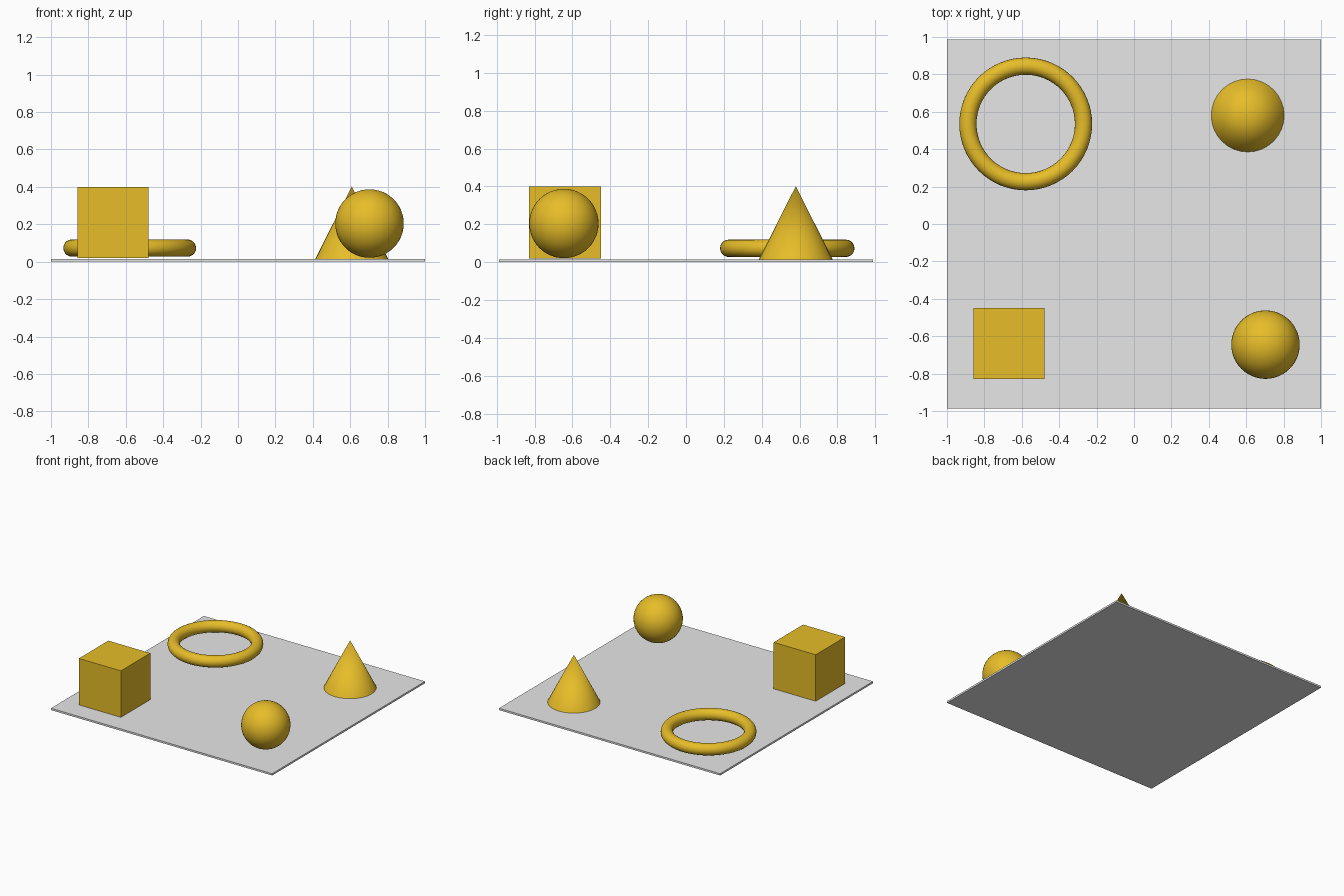
import bpy
import math

if "Cube" in bpy.data.objects:
    bpy.data.objects.remove(bpy.data.objects["Cube"], do_unlink=True)


def make_material(name, rgb):
    mat = bpy.data.materials.new(name)
    mat.use_nodes = True
    mat.diffuse_color = (*rgb, 1)
    mat.node_tree.nodes["Principled BSDF"].inputs["Base Color"].default_value = (*rgb, 1)
    return mat


gold = make_material("gold", (0.8, 0.51, 0.022))
grey = make_material("light_grey", (0.8, 0.8, 0.8))


def finish(name, mat, smooth=False):
    """Name and colour the primitive just added."""
    obj = bpy.context.object
    obj.name = obj.data.name = name
    obj.data.materials.append(mat)
    if smooth:
        bpy.ops.object.shade_smooth_by_angle(angle=math.radians(35))
    return obj


def add_box(name, mat, center, size):
    bpy.ops.mesh.primitive_cube_add(size=1, location=center)
    obj = finish(name, mat)
    obj.scale = size
    bpy.ops.object.transform_apply(location=False, rotation=False, scale=True)


# Thin floor slab
add_box("floor_slab", grey, (0, 0, 0.0075), (2, 1.975, 0.015))

# Block at the front right corner
add_box("block", gold, (-0.668, -0.64, 0.21), (0.38, 0.38, 0.38))

# Ball at the front left corner
bpy.ops.mesh.primitive_uv_sphere_add(segments=48, ring_count=24, radius=0.183,
                                     location=(0.703, -0.645, 0.204))
finish("ball", gold, smooth=True)

# Cone at the back left corner
bpy.ops.mesh.primitive_cone_add(vertices=32, radius1=0.195, radius2=0, depth=0.386,
                                location=(0.608, 0.58, 0.208))
finish("cone", gold, smooth=True)

# Ring at the back right corner
bpy.ops.mesh.primitive_torus_add(major_radius=0.309, minor_radius=0.046,
                                 major_segments=64, minor_segments=20,
                                 location=(-0.579, 0.535, 0.073))
finish("ring", gold, smooth=True)
